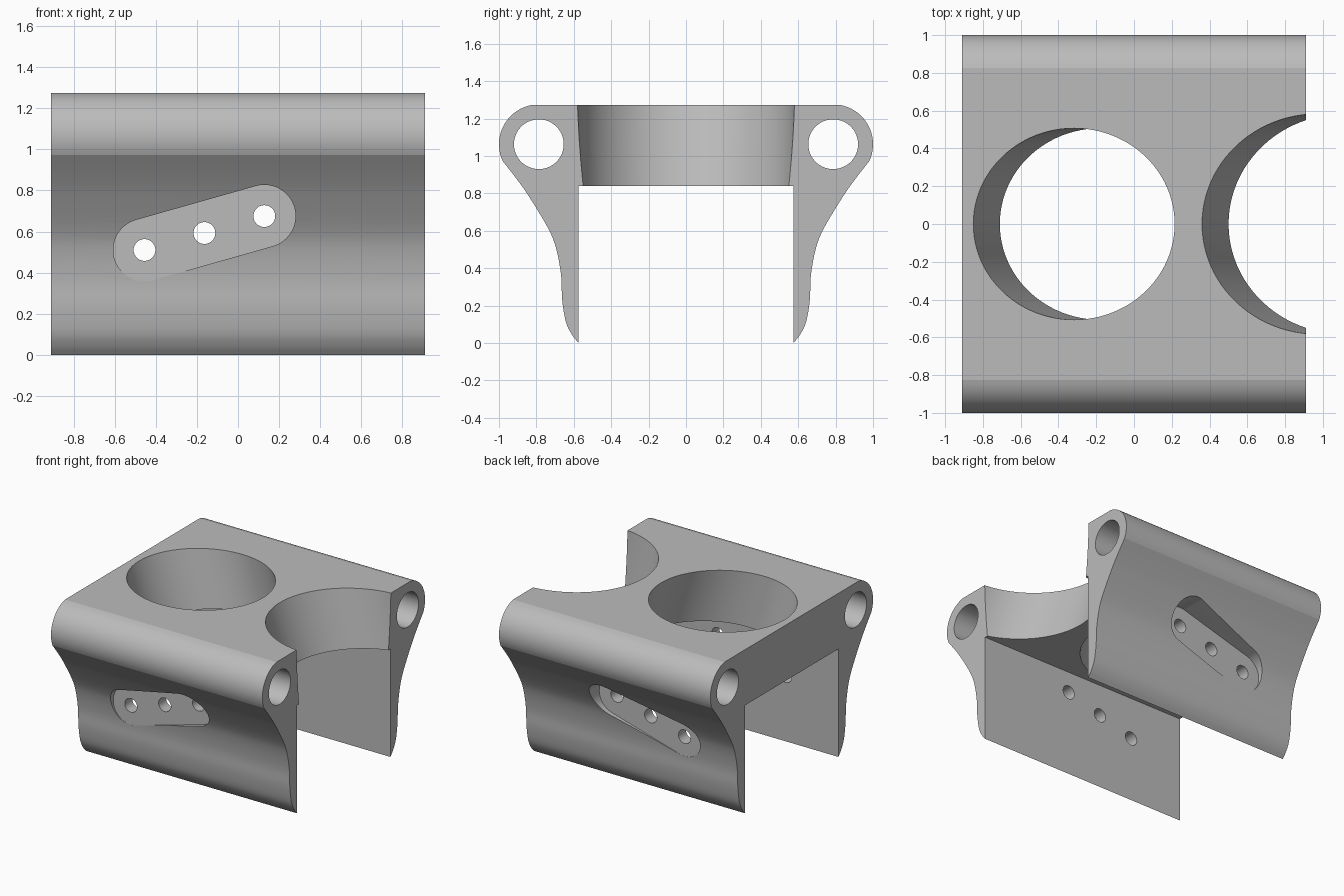
import bpy, bmesh, math
from mathutils import Vector

if "Cube" in bpy.data.objects:
    bpy.data.objects.remove(bpy.data.objects["Cube"], do_unlink=True)

HALF_LEN, TOP, UNDER, INNER = 0.91, 1.273, 0.84, 0.574
ROD_Y, ROD_Z, ROD_R, SHOULDER_R = 0.787, 1.063, 0.133, 0.213
TILT = math.tan(math.radians(18))

grey = bpy.data.materials.new("plain grey")
grey.use_nodes = True
grey.diffuse_color = (0.5, 0.5, 0.5, 1)
grey.node_tree.nodes["Principled BSDF"].inputs["Base Color"].default_value = (0.5, 0.5, 0.5, 1)


def loft(name, ring_a, ring_b):
    """Closed solid between two matching rings."""
    bm = bmesh.new()
    a = [bm.verts.new(p) for p in ring_a]
    b = [bm.verts.new(p) for p in ring_b]
    bm.faces.new(a)
    bm.faces.new(b[::-1])
    for i in range(len(a)):
        j = (i + 1) % len(a)
        bm.faces.new((a[j], a[i], b[i], b[j]))
    bmesh.ops.recalc_face_normals(bm, faces=bm.faces[:])
    mesh = bpy.data.meshes.new(name)
    bm.to_mesh(mesh)
    bm.free()
    mesh.materials.append(grey)
    obj = bpy.data.objects.new(name, mesh)
    bpy.context.scene.collection.objects.link(obj)
    return obj


def arc(cx, cy, r, start, end, n):
    angles = [math.radians(start + (end - start) * i / n) for i in range(n + 1)]
    return [(cx + r * math.cos(t), cy + r * math.sin(t)) for t in angles]


def smooth_path(pts, steps=5):
    """Catmull-Rom curve through the points."""
    p = [Vector(q) for q in pts]
    p = [2 * p[0] - p[1]] + p + [2 * p[-1] - p[-2]]
    out = []
    for a, b, c, d in zip(p, p[1:], p[2:], p[3:]):
        for s in range(steps):
            t = s / steps
            out.append(tuple(0.5 * (2 * b + (c - a) * t + (2 * a - 5 * b + 4 * c - d) * t * t
                                    + (3 * b - a - 3 * c + d) * t ** 3)))
    return out + [tuple(p[-2])]


def along_x(name, ring, half):
    return loft(name, [(-half, y, z) for y, z in ring], [(half, y, z) for y, z in ring])


def along_y(name, ring, y0, y1):
    return loft(name, [(x, y0, z) for x, z in ring], [(x, y1, z) for x, z in ring])


def tilted_bore(name, cx, r):
    """Round bore whose axis leans towards +x going down."""
    ring = arc(0, 0, r, 0, 360, 96)[:-1]
    stretch = math.sqrt(1 + TILT * TILT)

    def at(z):
        return [(cx + x * stretch + (TOP - z) * TILT, y, z) for x, y in ring]
    return loft(name, at(UNDER - 0.015), at(TOP + 0.1))


# Bracket cross-section: rounded shoulder, then a flared leg
shoulder = arc(ROD_Y, ROD_Z, SHOULDER_R, 79, -25, 20)
flare = smooth_path([shoulder[-1], (0.9, 0.87), (0.834, 0.775), (0.738, 0.615), (0.695, 0.508),
                     (0.668, 0.364), (0.662, 0.23), (0.642, 0.112), (0.61, 0.045), (INNER, 0)])
half = [(ROD_Y + 0.04, TOP)] + shoulder[1:] + flare[1:] + [(INNER, UNDER)]
bracket = along_x("bracket", half + [(-y, z) for y, z in reversed(half)], HALF_LEN)

# Cutters: two tilted bores in the deck
cutters = [tilted_bore("round_bore", -0.318, 0.507), tilted_bore("open_bore", 0.973, 0.583)]

# Slanted slot recesses, rod channels and bolt holes
LOW, HIGH = Vector((-0.455, 0.51)), Vector((0.128, 0.675))
lean = math.degrees(math.atan2(HIGH.y - LOW.y, HIGH.x - LOW.x))
slot = arc(*HIGH, 0.152, lean - 90, lean + 90, 32) + arc(*LOW, 0.152, lean + 90, lean + 270, 32)
for side in (-1, 1):
    cutters.append(along_x("rod_channel", arc(side * ROD_Y, ROD_Z, ROD_R, 0, 360, 64)[:-1], 1.1))
    cutters.append(along_y("slot_recess", slot, side * 0.667, side * 1.2))
for k in range(3):
    spot = LOW.lerp(HIGH, k / 2)
    cutters.append(along_y("bolt_hole", arc(*spot, 0.053, 0, 360, 48)[:-1], -1.3, 1.3))

for cutter in cutters:
    cutter.hide_render = True
    mod = bracket.modifiers.new(cutter.name, "BOOLEAN")
    mod.operation, mod.solver, mod.object = "DIFFERENCE", "EXACT", cutter

# Bake the cuts and drop the cutters
bpy.context.view_layer.update()
baked = bpy.data.meshes.new_from_object(bracket.evaluated_get(bpy.context.evaluated_depsgraph_get()))
bracket.modifiers.clear()
bracket.data = baked
for cutter in cutters:
    bpy.data.objects.remove(cutter, do_unlink=True)

# Smooth the curves, keep the creases
bpy.ops.object.select_all(action="DESELECT")
bracket.select_set(True)
bpy.context.view_layer.objects.active = bracket
bpy.ops.object.shade_smooth_by_angle(angle=math.radians(10))
